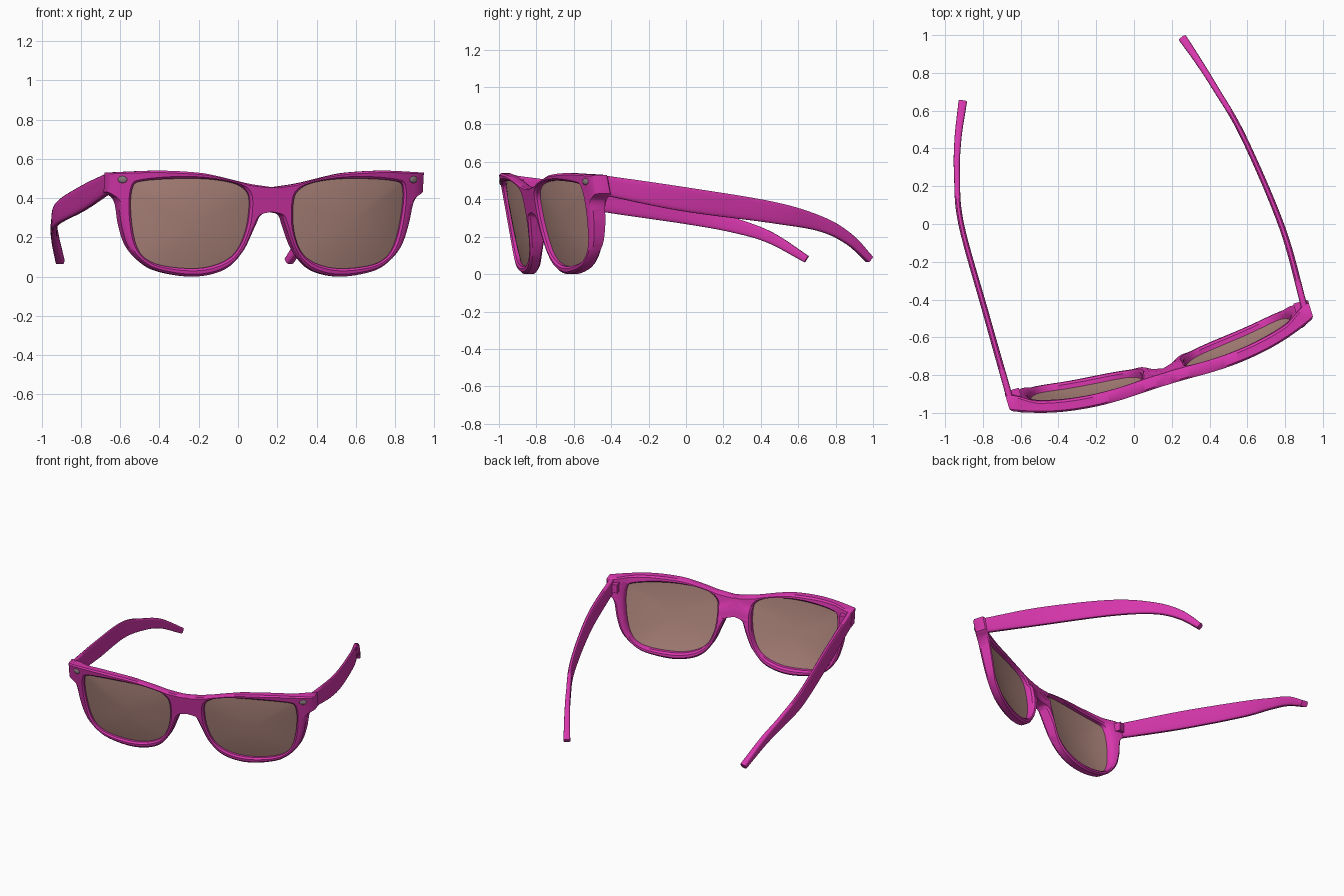
import bpy, bmesh, math
from mathutils import Vector, Matrix

if "Cube" in bpy.data.objects:
    bpy.data.objects.remove(bpy.data.objects["Cube"])

ANGLE = math.radians(17)          # the glasses stand turned about z
ORIGIN = Vector((0.147, -0.745, 0))
PLACE = Matrix.Translation(ORIGIN) @ Matrix.Rotation(ANGLE, 4, 'Z')
CENTRE = (-0.42, 0.27)            # middle of one lens (u, z)


def material(name, rgb):
    m = bpy.data.materials.new(name)
    m.diffuse_color = (*rgb, 1)
    m.use_nodes = True
    m.node_tree.nodes["Principled BSDF"].inputs["Base Color"].default_value = m.diffuse_color
    return m


MAGENTA = material("magenta plastic", (0.69, 0.038, 0.42))
BROWN = material("brown lens", (0.45, 0.25, 0.215))
GREY = material("grey metal", (0.25, 0.19, 0.20))


def spline(pts, n, closed=False):
    """Catmull-Rom through tuples of any length."""
    p = [Vector(q) for q in pts]
    if closed:
        p = [p[-1]] + p + p[:2]
    else:
        p = [p[0] * 2 - p[1]] + p + [p[-1] * 2 - p[-2]]
    out = []
    for a, b, c, d in zip(p, p[1:], p[2:], p[3:]):
        for i in range(n):
            t = i / n
            out.append(0.5 * (2 * b + (c - a) * t + (2 * a - 5 * b + 4 * c - d) * t * t
                              + (3 * b - a - 3 * c + d) * t ** 3))
    if not closed:
        out.append(p[-2])
    return out


def depth(u, z):
    """Front surface: wrapped around the face and tilted back below."""
    return -0.125 * (1 - min(1, abs(u) / 0.84) ** 3) + 0.19 * (0.53 - z)


def thickness(u, z):
    end = min(1, max(0, (abs(u) - 0.70) / 0.08))
    pad = math.exp(-((abs(u) - 0.09) / 0.05) ** 2) if z < 0.4 else 0
    return 0.065 + 0.025 * end + 0.022 * pad


def finish(name, bm, mat, mirrored=True, angle=35):
    bmesh.ops.remove_doubles(bm, verts=bm.verts, dist=1e-5)
    bmesh.ops.recalc_face_normals(bm, faces=bm.faces)
    me = bpy.data.meshes.new(name)
    bm.to_mesh(me)
    bm.free()
    me.materials.append(mat)
    ob = bpy.data.objects.new(name, me)
    bpy.context.collection.objects.link(ob)
    bpy.ops.object.select_all(action='DESELECT')
    ob.select_set(True)
    bpy.context.view_layer.objects.active = ob
    bpy.ops.object.shade_smooth_by_angle(angle=math.radians(angle))
    if mirrored:
        ob.matrix_world = PLACE
        ob.modifiers.new("mirror", 'MIRROR').merge_threshold = 0.001
    return ob


# Outlines of one half, in (u, z)
under = spline([(0, .33), (-.054, .313), (-.084, .25), (-.141, .125), (-.233, .035), (-.389, 0),
                (-.572, .028), (-.667, .083), (-.73, .16), (-.765, .265), (-.79, .385), (-.84, .43)], 7)
side = spline([(-.84, .43), (-.84, .53)], 4)
top = spline([(-.84, .53), (-.6, .54), (-.4, .53), (-.29, .511), (-.135, .475), (0, .455)], 8)
seam = spline([(0, .455), (0, .33)], 4)
outer = under[:-1] + side[:-1] + top[:-1] + seam[:-1]
hole = spline([(-.722, .45), (-.669, .488), (-.418, .5), (-.231, .482), (-.14, .44), (-.115, .365),
               (-.132, .215), (-.197, .10), (-.338, .045), (-.518, .05), (-.632, .087),
               (-.69, .165), (-.722, .315)], 6, True)


def wrap(a):
    return (a + math.pi) % (2 * math.pi) - math.pi


def hole_point(p):
    """Point of the lens opening on the ray from the lens centre to p."""
    c = Vector(CENTRE)
    th = math.atan2(*(p - c).yx)
    for a, b in zip(hole, hole[1:] + hole[:1]):
        da, db = (wrap(math.atan2(*(q - c).yx) - th) for q in (a, b))
        if da * db <= 0 and abs(da - db) < 1:
            t = da / (da - db) if da != db else 0
            return a.lerp(b, t)


# Front frame: rim section swept around the lens, with chamfered edges
bm = bmesh.new()
rings, on_seam = [], []
for p in outer:
    h = hole_point(p)
    L = (p - h).length
    flat = abs(p.x) < 1e-4
    e = min(0.012, 0.3 * L)
    eo, c, co = (0 if flat else e), 0.011, (0 if flat else 0.011)
    ring = []
    for back, prof in ((False, [(0, c), (e, 0), (L / 2, 0), (L - eo, 0), (L, co)]),
                       (True, [(L, co), (L - eo, 0), (L / 2, 0), (e, 0), (0, c)])):
        for dist, inset in prof:
            q = h.lerp(p, dist / L)
            t = thickness(*q)
            v = depth(*q) + (t - inset if back else inset)
            ring.append(bm.verts.new((q.x, v, q.y)))
    rings.append(ring)
    on_seam.append(flat)
n = len(rings)
for i in range(n):
    k = (i + 1) % n
    for j in range(10):
        if on_seam[i] and on_seam[k] and j in (3, 4, 5):
            continue                      # leave the middle open for the mirror
        m = (j + 1) % 10
        bm.faces.new((rings[i][j], rings[i][m], rings[k][m], rings[k][j]))
bmesh.ops.dissolve_degenerate(bm, edges=bm.edges, dist=1e-6)
finish("front_frame", bm, MAGENTA)

# Lenses: gently bulged plates filling the openings
bm = bmesh.new()
c = Vector(CENTRE)
loops = []
for k in (1.02, 0.85, 0.65, 0.4, 0.15):
    loop = []
    for h in hole:
        q = c.lerp(h, k)
        loop.append(bm.verts.new((q.x, depth(*q) + 0.03 - 0.015 * (1 - k * k), q.y)))
    loops.append(loop)
for a, b in zip(loops, loops[1:]):
    for i in range(len(a)):
        m = (i + 1) % len(a)
        bm.faces.new((a[i], a[m], b[m], b[i]))
bm.faces.new(loops[-1])
finish("lenses", bm, BROWN)

# Oval rivets at the outer front corners
bm = bmesh.new()
bmesh.ops.create_uvsphere(bm, u_segments=16, v_segments=10, radius=1,
                          matrix=Matrix.Translation((-.775, depth(-.775, .495), .495))
                          @ Matrix.Rotation(math.radians(-20), 4, 'Z')
                          @ Matrix.Diagonal((.024, .008, .018, 1)))
finish("rivets", bm, GREY)

# Hinge blocks behind the corners
bm = bmesh.new()
bmesh.ops.create_cube(bm, size=1, matrix=Matrix.Translation((-.785, .075, .475))
                      @ Matrix.Diagonal((.05, .06, .06, 1)))
finish("hinges", bm, MAGENTA)


# Temples: rounded section swept along (x, y, z, height, width)
def temple(name, pts):
    path = spline(pts, 8)
    bm = bmesh.new()
    rings = []
    for i, p in enumerate(path):
        a, b = path[max(0, i - 1)], path[min(len(path) - 1, i + 1)]
        t = Vector((b - a)[:3]).normalized()
        s = t.cross(Vector((0, 0, 1))).normalized()
        up = s.cross(t)
        ring = []
        for k in range(16):
            w = 2 * math.pi * (k + 0.5) / 16
            x, z = (math.copysign(abs(f) ** 0.5, f) for f in (math.cos(w), math.sin(w)))
            ring.append(bm.verts.new(Vector(p[:3]) + s * x * p[4] / 2 + up * z * p[3] / 2))
        rings.append(ring)
    for a, b in zip(rings, rings[1:]):
        for k in range(16):
            m = (k + 1) % 16
            bm.faces.new((a[k], a[m], b[m], b[k]))
    bm.faces.new(rings[0])
    bm.faces.new(rings[-1])
    finish(name, bm, MAGENTA, mirrored=False, angle=40)


temple("left_temple", [(-.655, -.93, .477, .105, .035), (-.785, -.47, .402, .13, .032),
                       (-.915, 0, .325, .115, .03), (-.937, .26, .26, .08, .032),
                       (-.932, .45, .195, .062, .037), (-.907, .645, .08, .04, .045)])
temple("right_temple", [(.905, -.45, .477, .105, .035), (.785, -.02, .402, .13, .032),
                        (.58, .46, .33, .115, .03), (.43, .72, .268, .08, .032),
                        (.335, .87, .188, .06, .037), (.26, .98, .08, .04, .045)])
